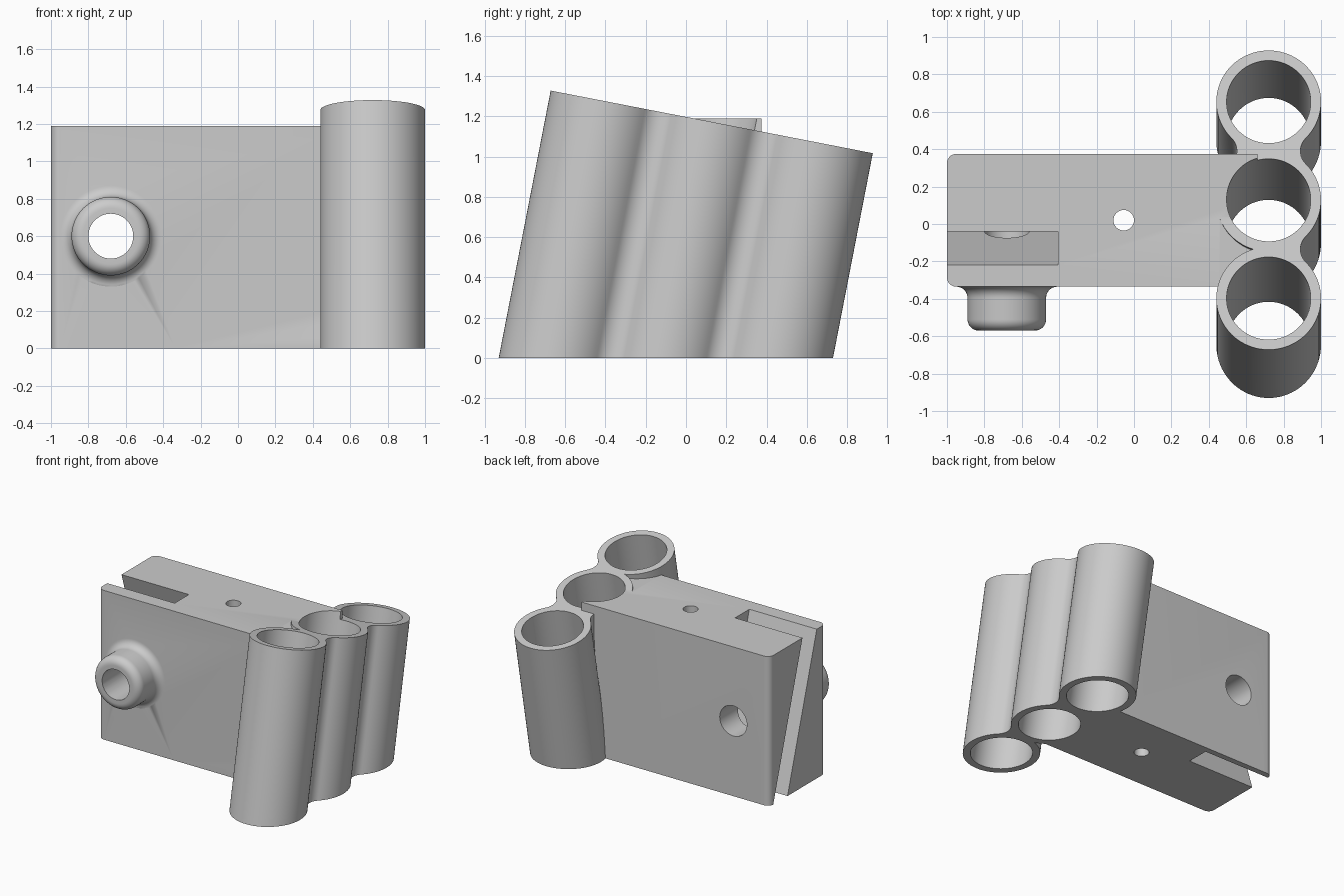
import bpy, bmesh
from math import sin, cos, pi, radians, sqrt, atan2
from mathutils import Matrix, Vector

cube = bpy.data.objects.get("Cube")
if cube:
    bpy.data.objects.remove(cube, do_unlink=True)

grey = bpy.data.materials.new("plain grey")
grey.use_nodes = True
colour = (0.6, 0.6, 0.6, 1)
grey.diffuse_color = colour
grey.node_tree.nodes["Principled BSDF"].inputs["Base Color"].default_value = colour

TILT = radians(11)
PITCH, OUTER, BORE, WEB = 0.535, 0.28, 0.225, 0.1
RACK = Matrix.Translation((0.72, -0.10, 0)) @ Matrix.Rotation(-TILT, 4, 'X')
RACK_TOP = 1.194
BOLT_X, BOLT_Z = -0.68, 0.6


def arc(cx, cy, r, a, b, n):
    return [(cx + r * cos(a + (b - a) * i / n), cy + r * sin(a + (b - a) * i / n))
            for i in range(n + 1)]


def prism(name, outline, low, high, matrix=Matrix()):
    """Extrude a closed outline along local z."""
    bm = bmesh.new()
    face = bm.faces.new([bm.verts.new((x, y, low)) for x, y in outline])
    ext = bmesh.ops.extrude_face_region(bm, geom=[face])
    moved = [g for g in ext["geom"] if isinstance(g, bmesh.types.BMVert)]
    bmesh.ops.translate(bm, verts=moved, vec=(0, 0, high - low))
    return finish(name, bm, matrix)


def finish(name, bm, matrix):
    bmesh.ops.remove_doubles(bm, verts=bm.verts, dist=0.0001)
    bmesh.ops.recalc_face_normals(bm, faces=bm.faces)
    bm.transform(matrix)
    mesh = bpy.data.meshes.new(name)
    bm.to_mesh(mesh)
    bm.free()
    obj = bpy.data.objects.new(name, mesh)
    mesh.materials.append(grey)
    bpy.context.collection.objects.link(obj)
    return obj


def rod(name, r, low, high, matrix, n=64):
    return prism(name, arc(0, 0, r, 0, 2 * pi, n)[:-1], low, high, matrix)


def combine(target, other, operation):
    """Apply a boolean and discard the helper."""
    mod = target.modifiers.new("cut", 'BOOLEAN')
    mod.object, mod.operation, mod.solver = other, operation, 'EXACT'
    bpy.context.view_layer.objects.active = target
    bpy.ops.object.modifier_apply(modifier=mod.name)
    bpy.data.objects.remove(other, do_unlink=True)


# Block with rounded corners on its free end
R = 0.05
body = prism("bracket_body",
             [(0.66, -0.335), (0.66, 0.375)]
             + arc(-1 + R, 0.375 - R, R, pi / 2, pi, 8)
             + arc(-1 + R, -0.335 + R, R, pi, 1.5 * pi, 8),
             -0.1, 1.19)

# Three joined tubes, with filleted webs between them
web_x = sqrt((OUTER + WEB) ** 2 - (PITCH / 2) ** 2)
t = atan2(PITCH / 2, web_x)
sharp = atan2(PITCH / 2, sqrt(OUTER ** 2 - (PITCH / 2) ** 2))
web = lambda y: arc(web_x, y, WEB, pi + t, pi - t, 16)
side = (arc(0, -PITCH, OUTER, -pi / 2, t, 32) + web(-PITCH / 2)
        + arc(0, 0, OUTER, -t, t, 24) + web(PITCH / 2)
        + arc(0, PITCH, OUTER, -t, pi / 2, 32))
inner = (arc(0, -PITCH, OUTER, -pi / 2, sharp, 36)
         + arc(0, 0, OUTER, -sharp, t, 28) + web(PITCH / 2)
         + arc(0, PITCH, OUTER, -t, pi / 2, 32))
outline = side + [(-x, y) for x, y in reversed(inner)]
clean = [p for i, p in enumerate(outline)
         if (Vector(p) - Vector(outline[i - 1])).length > 0.0001]
combine(body, prism("tube_rack", clean, -0.4, RACK_TOP, RACK), 'UNION')

# Round boss with a flared foot and rounded nose, turned about the bolt axis
F = 0.06
profile = ([(0, 0.2), (0.275, 0.2), (0.275, 0.332)]
           + arc(0.21 + F, 0.335 + F, F, 1.5 * pi, pi, 8)
           + arc(0.21 - F, 0.57 - F, F, 0, pi / 2, 8) + [(0, 0.57)])
bm = bmesh.new()
verts = [bm.verts.new((r, 0, h)) for r, h in profile]
edges = [bm.edges.new(pair) for pair in zip(verts, verts[1:])]
bmesh.ops.spin(bm, geom=verts + edges, cent=(0, 0, 0), axis=(0, 0, 1),
               angle=2 * pi, steps=64)
bolt_axis = Matrix.Translation((BOLT_X, 0, BOLT_Z)) @ Matrix.Rotation(pi / 2, 4, 'X')
combine(body, finish("boss", bm, bolt_axis), 'UNION')

# Leaning slot in the free end
slant = Matrix(((0, 0, 1, 0), (1, 0, 0, 0), (0, 1, 0, 0), (0, 0, 0, 1)))
SLOPE = 0.31
lean = lambda y, z: (y + SLOPE * (1.19 - z), z)
slot = prism("slot_cutter", [lean(-0.22, 1.3), lean(-0.22, -0.05),
                             lean(-0.04, -0.05), lean(-0.04, 1.3)],
             -1.2, -0.405, slant)
combine(body, slot, 'DIFFERENCE')

# Tube bores, bolt hole, pin hole and flat base
for i in (-1, 0, 1):
    place = RACK @ Matrix.Translation((0, i * PITCH, 0))
    combine(body, rod("bore_cutter", BORE, -0.7, 1.6, place), 'DIFFERENCE')
combine(body, rod("bolt_cutter", 0.12, -0.8, 0.8, bolt_axis, 48), 'DIFFERENCE')
pin = Matrix.Translation((-0.055, 0.02, 0))
combine(body, rod("pin_cutter", 0.055, -0.5, 1.5, pin, 32), 'DIFFERENCE')
base = [(-2, -2), (2, -2), (2, 2), (-2, 2)]
combine(body, prism("base_cutter", base, -1, 0), 'DIFFERENCE')

bpy.ops.object.select_all(action='DESELECT')
body.select_set(True)
bpy.context.view_layer.objects.active = body
bpy.ops.object.shade_smooth_by_angle(angle=radians(30))
